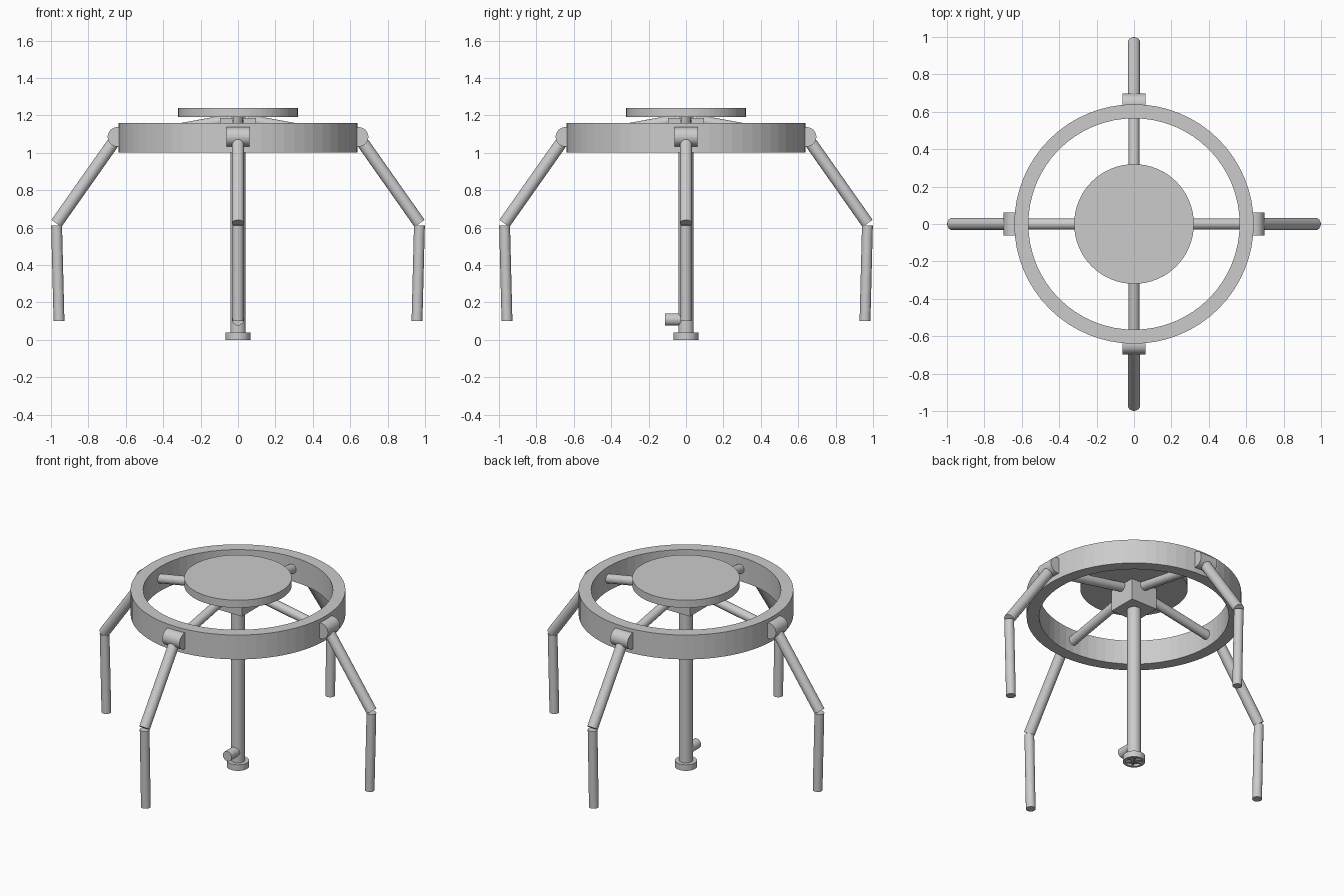
import bpy, bmesh
from math import pi, cos, sin
from mathutils import Vector, Matrix

cube = bpy.data.objects.get("Cube")
if cube:
    bpy.data.objects.remove(cube, do_unlink=True)

GREY = (0.6, 0.6, 0.6, 1.0)
grey = bpy.data.materials.new("plain_grey")
grey.use_nodes = True
grey.diffuse_color = GREY
grey.node_tree.nodes["Principled BSDF"].inputs["Base Color"].default_value = GREY


def finish(name, bm):
    bmesh.ops.recalc_face_normals(bm, faces=bm.faces)
    mesh = bpy.data.meshes.new(name)
    bm.to_mesh(mesh)
    bm.free()
    mesh.materials.append(grey)
    obj = bpy.data.objects.new(name, mesh)
    bpy.context.collection.objects.link(obj)
    return obj


def rod(name, start, end, radius, sides=32):
    """Capped cylinder between two points."""
    a, b = Vector(start), Vector(end)
    axis = b - a
    turn = axis.to_track_quat('Z', 'Y').to_matrix().to_4x4()
    bm = bmesh.new()
    bmesh.ops.create_cone(bm, cap_ends=True, segments=sides, radius1=radius,
                          radius2=radius, depth=axis.length,
                          matrix=Matrix.Translation((a + b) / 2) @ turn)
    return finish(name, bm)


def lathe(name, profile, sides=64):
    """Revolve a closed (radius, height) profile around z."""
    bm = bmesh.new()
    loops = []
    for i in range(sides):
        t = 2 * pi * i / sides
        loops.append([bm.verts.new((r * cos(t), r * sin(t), z)) for r, z in profile])
    n = len(profile)
    for i in range(sides):
        here, after = loops[i], loops[(i + 1) % sides]
        for j in range(n):
            k = (j + 1) % n
            bm.faces.new((here[j], after[j], after[k], here[k]))
    return finish(name, bm)


# Outer ring and top plate
lathe("outer_ring", [(0.565, 1.0), (0.64, 1.0), (0.64, 1.16), (0.565, 1.16)])
rod("top_plate", (0, 0, 1.19), (0, 0, 1.24), 0.32, 64)

# Square hub under the plate
bm = bmesh.new()
bmesh.ops.create_cube(bm, size=1, matrix=Matrix.Translation((0, 0, 1.115))
                      @ Matrix.Diagonal((0.19, 0.19, 0.14, 1)))
finish("hub", bm)

# Centre column with its foot collar and side knob
rod("column", (0, 0, 0.02), (0, 0, 1.2), 0.041)
lathe("foot_collar", [(0.05, 0), (0.066, 0), (0.066, 0.04), (0.03, 0.04),
                      (0.03, 0.015), (0.05, 0.015)], 32)
for i in range(3):
    t = pi * i / 3
    reach = Vector((cos(t), sin(t), 0)) * 0.055
    low = Vector((0, 0, 0.011))
    rod(f"foot_bar_{i + 1}", low - reach, low + reach, 0.008, 8)
rod("side_knob", (0, -0.112, 0.108), (0, 0, 0.108), 0.032)

# Four spokes and jointed legs
for i, side in enumerate(("left", "back", "right", "front")):
    spin = Matrix.Rotation(i * pi / 2, 3, 'Z')

    def at(x, y, z):
        return spin @ Vector((x, y, z))

    rod(f"{side}_spoke", at(0.05, 0, 1.176), at(0.59, 0, 1.078), 0.029)
    rod(f"{side}_hinge", at(0.645, -0.062, 1.085), at(0.645, 0.062, 1.085), 0.052)
    rod(f"{side}_upper_leg", at(0.645, 0, 1.085), at(0.971, 0, 0.622), 0.033)
    rod(f"{side}_lower_leg", at(0.97, 0, 0.612), at(0.957, 0, 0.1), 0.029)
